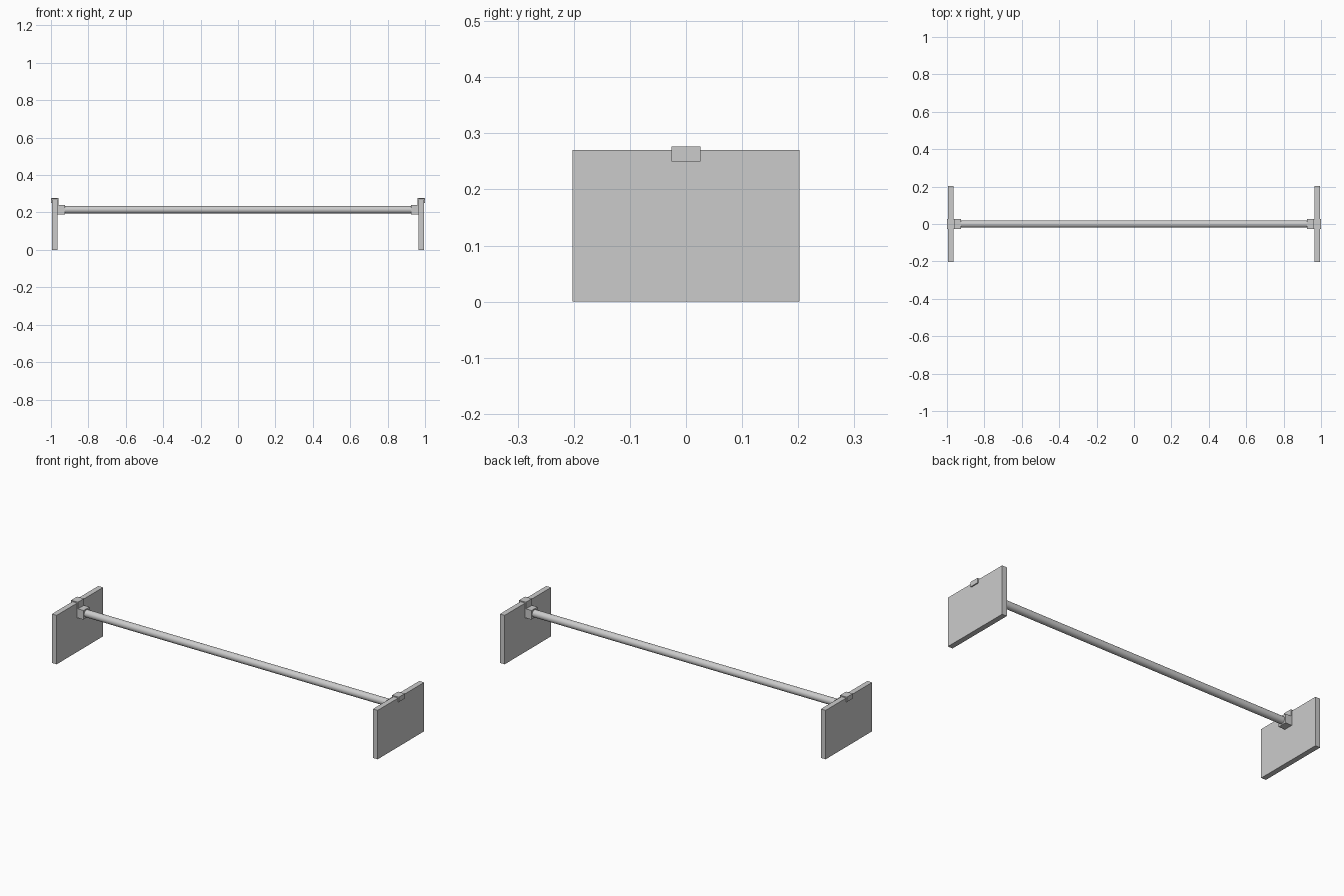
import bpy
import bmesh
from mathutils import Matrix

cube = bpy.data.objects.get("Cube")
if cube:
    bpy.data.objects.remove(cube, do_unlink=True)

gray = bpy.data.materials.new("plain gray")
gray.use_nodes = True
color = (0.6, 0.6, 0.6, 1)
gray.diffuse_color = color
gray.node_tree.nodes["Principled BSDF"].inputs["Base Color"].default_value = color


def finish(name, bm):
    bmesh.ops.recalc_face_normals(bm, faces=bm.faces)
    mesh = bpy.data.meshes.new(name)
    bm.to_mesh(mesh)
    bm.free()
    mesh.materials.append(gray)
    obj = bpy.data.objects.new(name, mesh)
    bpy.context.collection.objects.link(obj)
    return obj


def extrude_profile(name, points, half_depth):
    """Extrude an x-z outline along y, centred on y = 0."""
    bm = bmesh.new()
    face = bm.faces.new([bm.verts.new((x, -half_depth, z)) for x, z in points])
    result = bmesh.ops.extrude_face_region(bm, geom=[face])
    verts = [v for v in result["geom"] if isinstance(v, bmesh.types.BMVert)]
    bmesh.ops.translate(bm, verts=verts, vec=(0, 2 * half_depth, 0))
    return finish(name, bm)


# Panel and hooked bracket for each end
panel = [(0.965, 0), (0.994, 0), (0.994, 0.27), (0.965, 0.27)]
hook = [(1, 0.25), (1, 0.277), (0.959, 0.277), (0.959, 0.24),
        (0.925, 0.24), (0.925, 0.19), (0.965, 0.19), (0.965, 0.271),
        (0.994, 0.271), (0.994, 0.25)]
for side, sign in (("left", 1), ("right", -1)):
    for part, outline, half_depth in (("end_panel", panel, 0.202),
                                      ("rod_bracket", hook, 0.026)):
        extrude_profile(f"{side}_{part}", [(sign * x, z) for x, z in outline], half_depth)

# Round rod between the brackets
bm = bmesh.new()
bmesh.ops.create_cone(bm, cap_ends=True, segments=32, radius1=0.02, radius2=0.02,
                      depth=1.87,
                      matrix=Matrix.Translation((0, 0, 0.215)) @ Matrix.Rotation(1.570796, 4, "Y"))
rod = finish("rod", bm)
bpy.ops.object.select_all(action="DESELECT")
rod.select_set(True)
bpy.context.view_layer.objects.active = rod
bpy.ops.object.shade_smooth_by_angle()
